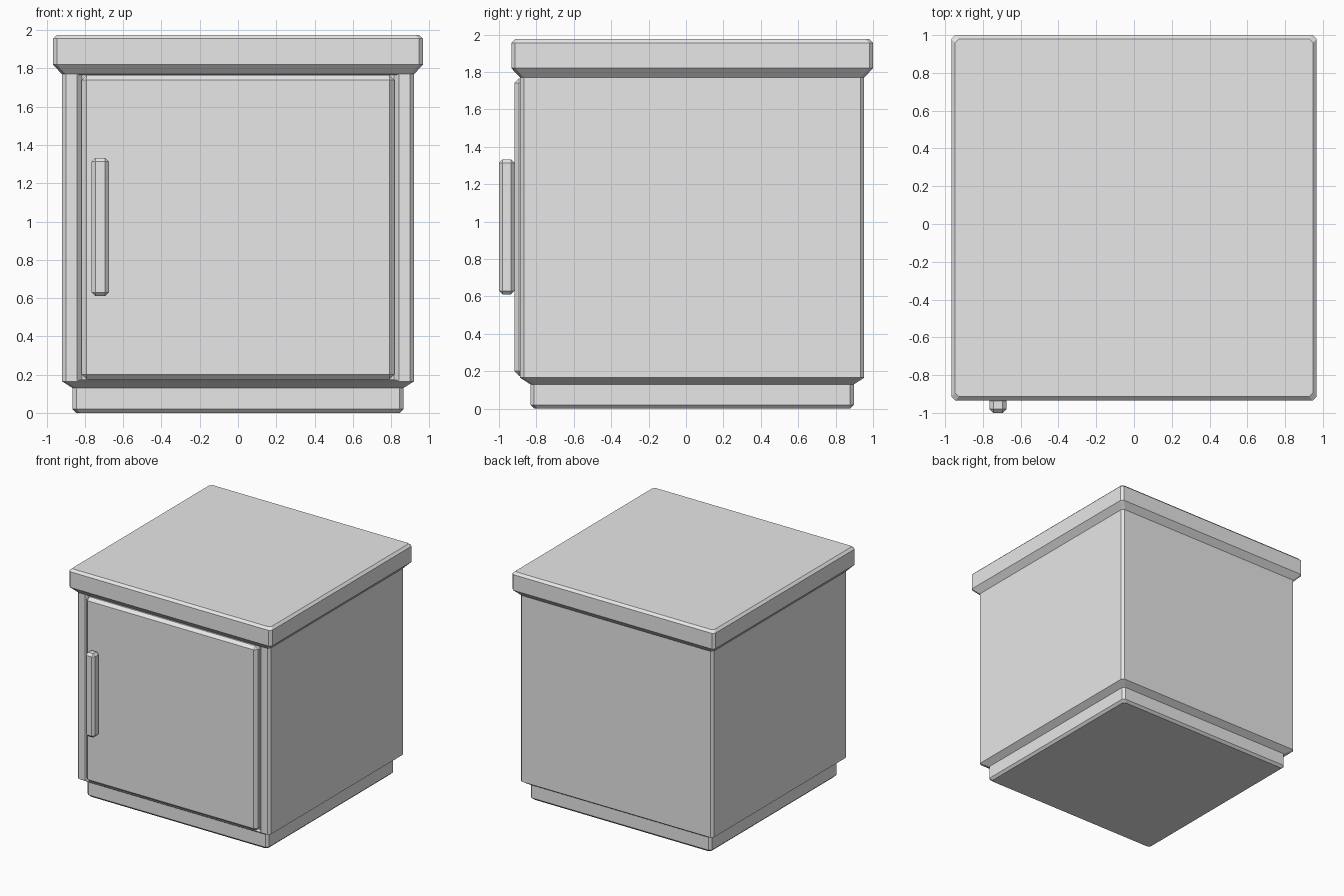
import bpy, bmesh
from mathutils import Vector

if "Cube" in bpy.data.objects:
    bpy.data.objects.remove(bpy.data.objects["Cube"])

CENTRE_Y = 0.033
CHAMFER = 0.02

grey = bpy.data.materials.new("light_grey")
grey.use_nodes = True
grey.diffuse_color = (0.8, 0.8, 0.8, 1)
grey.node_tree.nodes["Principled BSDF"].inputs["Base Color"].default_value = (0.8, 0.8, 0.8, 1)


def finish(bm, name):
    bmesh.ops.recalc_face_normals(bm, faces=bm.faces)
    mesh = bpy.data.meshes.new(name)
    bm.to_mesh(mesh)
    bm.free()
    mesh.materials.append(grey)
    obj = bpy.data.objects.new(name, mesh)
    bpy.context.collection.objects.link(obj)
    return obj


def chamfered_box(name, low, high, width, keep=lambda edge: True):
    low, high = Vector(low), Vector(high)
    bm = bmesh.new()
    bmesh.ops.create_cube(bm, size=1)
    for v in bm.verts:
        v.co = (low + high) / 2 + v.co * (high - low)
    edges = [e for e in bm.edges if keep(e)]
    bmesh.ops.bevel(bm, geom=edges, offset=width, segments=1, affect='EDGES')
    return finish(bm, name)


def ring(bm, z, half):
    """Square outline with cut corners."""
    c = half - CHAMFER
    points = [(c, -half), (half, -c), (half, c), (c, half),
              (-c, half), (-half, c), (-half, -c), (-c, -half)]
    return [bm.verts.new((x, y + CENTRE_Y, z)) for x, y in points]


# Cabinet: plinth, body and overhanging top in one stacked profile
profile = [(0, 0.845), (0.02, 0.865), (0.13, 0.865), (0.165, 0.92),
           (1.77, 0.92), (1.82, 0.967), (1.955, 0.967), (1.975, 0.947)]
bm = bmesh.new()
rings = [ring(bm, z, half) for z, half in profile]
front = None
for level, (lower, upper) in enumerate(zip(rings, rings[1:])):
    for i in range(8):
        j = (i + 1) % 8
        face = bm.faces.new((lower[i], lower[j], upper[j], upper[i]))
        if level == 3 and i == 7:
            front = face
bm.faces.new(rings[0])
bm.faces.new(rings[-1])
bmesh.ops.recalc_face_normals(bm, faces=bm.faces)

# Door opening with sloped sides, sunk into the front
for half, low, high, depth in ((0.84, 0.168, 1.768, 0), (0.815, 0.175, 1.765, 0.025)):
    bmesh.ops.inset_individual(bm, faces=[front], thickness=0.001)
    for v in front.verts:
        v.co.x = half if v.co.x > 0 else -half
        v.co.z = high if v.co.z > 1 else low
        v.co.y += depth
finish(bm, "cabinet")

# Door, chamfered around its front only
chamfered_box("door", (-0.817, -0.918, 0.175), (0.817, -0.86, 1.765), 0.025,
              lambda e: any(v.co.y < -0.9 for v in e.verts))

# Handle
chamfered_box("handle", (-0.765, -1, 0.61), (-0.675, -0.916, 1.333), 0.02)
